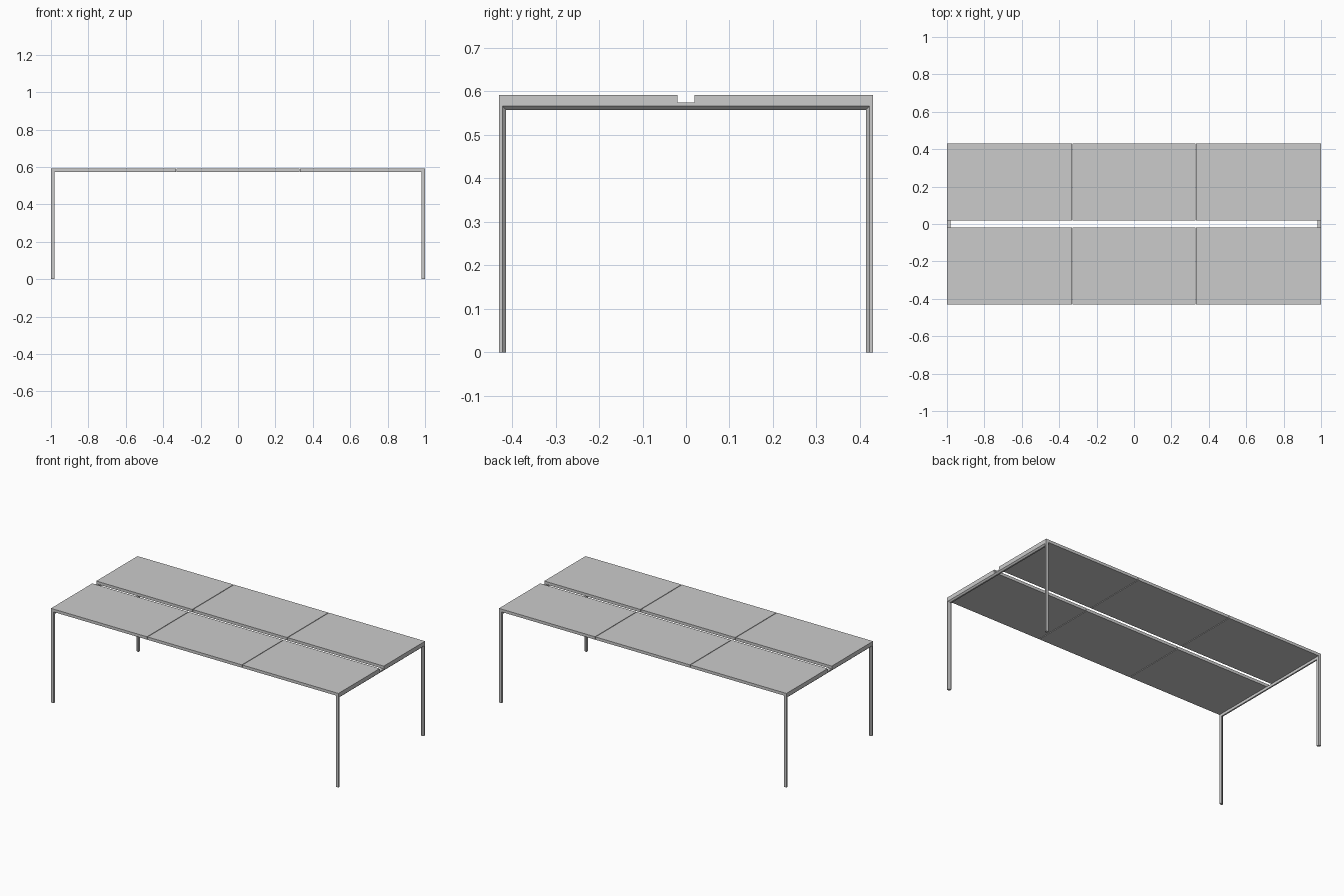
import bpy, bmesh

if "Cube" in bpy.data.objects:
    bpy.data.objects.remove(bpy.data.objects["Cube"])

X, Y = 1.0, 0.43            # half length, half width
FRAME_TOP, TOP = 0.574, 0.592
SLOT = 0.02                 # half width of the centre cable slot
JOINT = 0.004               # gap between neighbouring panels


def make_object(name, bm):
    bmesh.ops.recalc_face_normals(bm, faces=bm.faces[:])
    mesh = bpy.data.meshes.new(name)
    bm.to_mesh(mesh)
    bm.free()
    obj = bpy.data.objects.new(name, mesh)
    bpy.context.collection.objects.link(obj)
    return obj


def box(name, lo, hi):
    bm = bmesh.new()
    bmesh.ops.create_cube(bm, size=1)
    for v in bm.verts:
        v.co = [(a + b) / 2 + c * (b - a) for a, b, c in zip(lo, hi, v.co)]
    return make_object(name, bm)


def portal_frame(name, side):
    # mitred leg-bar-leg sweep; profile is (inset from outer edge, x)
    profile = [(0, 1.0), (0.008, 1.0), (0.0165, 0.991), (0.0165, 0.982), (0, 0.982)]
    bm = bmesh.new()
    rings = [[], [], [], []]
    for d, x in profile:
        path = [(-Y + d, 0), (-Y + d, FRAME_TOP - d), (Y - d, FRAME_TOP - d), (Y - d, 0)]
        for ring, (y, z) in zip(rings, path):
            ring.append(bm.verts.new((side * x, y, z)))
    n = len(profile)
    for a, b in zip(rings, rings[1:]):
        for i in range(n):
            j = (i + 1) % n
            bm.faces.new((a[i], a[j], b[j], b[i]))
    bm.faces.new(rings[0])
    bm.faces.new(rings[-1])
    return make_object(name, bm)


# End frames
portal_frame("right_leg_frame", 1)
portal_frame("left_leg_frame", -1)

# Six desk tops, three on each side of the slot
third = 0.33
spans = {
    "left": (-X, -third - JOINT / 2),
    "middle": (-third + JOINT / 2, third - JOINT / 2),
    "right": (third + JOINT / 2, X),
}
for row, (y0, y1) in {"front": (-Y, -SLOT), "back": (SLOT, Y)}.items():
    for col, (x0, x1) in spans.items():
        box(f"{row}_{col}_desk_top", (x0, y0, FRAME_TOP), (x1, y1, TOP))
